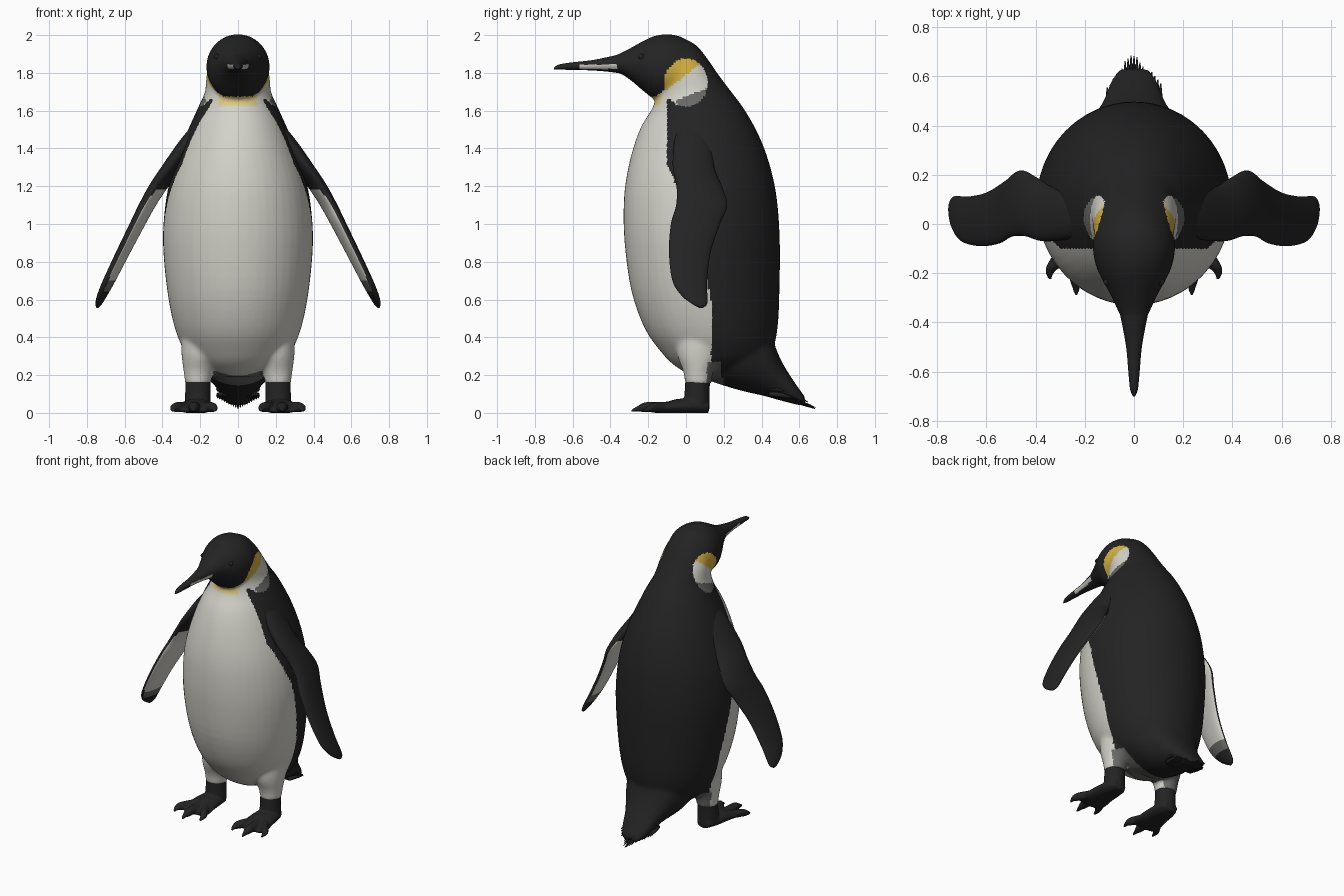
import bpy, bmesh, math, random

random.seed(4)
cube = bpy.data.objects.get("Cube")
if cube:
    bpy.data.objects.remove(cube)

# Materials
COLOURS = {
    "black_plumage": (0.017, 0.017, 0.017),
    "white_plumage": (0.66, 0.65, 0.59),
    "yellow_patch": (0.66, 0.44, 0.05),
    "pale_yellow_bib": (0.76, 0.60, 0.22),
    "grey_plumage": (0.14, 0.14, 0.135),
    "pale_bill": (0.60, 0.58, 0.53),
}
BLACK, WHITE, YELLOW, BIB, GREY, BILL = range(len(COLOURS))
MATERIALS = []
for label, rgb in COLOURS.items():
    mat = bpy.data.materials.new(label)
    mat.use_nodes = True
    mat.diffuse_color = (*rgb, 1)
    shader = mat.node_tree.nodes["Principled BSDF"]
    shader.inputs["Base Color"].default_value = (*rgb, 1)
    shader.inputs["Roughness"].default_value = 0.7
    MATERIALS.append(mat)


# Helpers
def resample(rows, steps):
    """Smooth Catmull-Rom interpolation of section rows."""
    out = []
    for i in range(len(rows) - 1):
        a, b = rows[max(i - 1, 0)], rows[i]
        c, d = rows[i + 1], rows[min(i + 2, len(rows) - 1)]
        for s in range(steps):
            t = s / steps
            out.append([q + 0.5 * t * (r - p + t * (2 * p - 5 * q + 4 * r - w
                        + t * (3 * (q - r) + w - p)))
                        for p, q, r, w in zip(a, b, c, d)])
    return out + [list(rows[-1])]


def loft(bm, rows, axis, steps=4, seg=32, twist=0.0):
    """Rows are (position, centre 1, centre 2, radius 1, radius 2)."""
    rings = []
    for pos, c1, c2, r1, r2 in resample(rows, steps):
        ring = []
        for k in range(seg):
            ang = 2 * math.pi * k / seg
            p = c1 + r1 * math.cos(ang) - twist * r2 * math.sin(ang)
            q = c2 + r2 * math.sin(ang)
            ring.append(bm.verts.new((p, q, pos) if axis == "Z" else (p, pos, q)))
        rings.append(ring)
    for lo, hi in zip(rings, rings[1:]):
        for k in range(seg):
            n = (k + 1) % seg
            bm.faces.new((lo[k], lo[n], hi[n], hi[k]))
    bm.faces.new(rings[0])
    bm.faces.new(rings[-1])


def finish(name, bm):
    bmesh.ops.recalc_face_normals(bm, faces=bm.faces)
    mesh = bpy.data.meshes.new(name)
    bm.to_mesh(mesh)
    bm.free()
    obj = bpy.data.objects.new(name, mesh)
    bpy.context.collection.objects.link(obj)
    for mat in MATERIALS:
        mesh.materials.append(mat)
    mesh.shade_smooth()
    return obj


def fuse(obj, voxel, iterations):
    """Blend overlapping volumes into one soft skin."""
    remesh = obj.modifiers.new("fuse", "REMESH")
    remesh.mode = "VOXEL"
    remesh.voxel_size = voxel
    remesh.use_smooth_shade = True
    smooth = obj.modifiers.new("soften", "SMOOTH")
    smooth.factor = 0.5
    smooth.iterations = iterations
    bpy.context.view_layer.objects.active = obj
    for mod in ("fuse", "soften"):
        bpy.ops.object.modifier_apply(modifier=mod)


def paint(obj, rule):
    for face in obj.data.polygons:
        face.material_index = rule(face.center, face.normal)


def mirror(obj):
    obj.modifiers.new("mirror", "MIRROR").use_mirror_merge = False


def lerp_table(table, z):
    for (z0, y0), (z1, y1) in zip(table, table[1:]):
        if z0 <= z <= z1:
            return y0 + (y1 - y0) * (z - z0) / (z1 - z0)
    return table[0][1] if z < table[0][0] else table[-1][1]


# Body: torso, head, rump and thighs fused
# torso rows are height, front, back, half width
torso = [(0.19, 0.04, 0.30, 0.12), (0.25, -0.06, 0.40, 0.22),
         (0.32, -0.13, 0.455, 0.28), (0.45, -0.22, 0.485, 0.335),
         (0.65, -0.29, 0.495, 0.375), (0.9, -0.325, 0.497, 0.397),
         (1.1, -0.33, 0.485, 0.385), (1.25, -0.315, 0.46, 0.355),
         (1.4, -0.28, 0.415, 0.305), (1.52, -0.235, 0.36, 0.255),
         (1.62, -0.175, 0.30, 0.21), (1.7, -0.16, 0.24, 0.175),
         (1.8, -0.17, 0.165, 0.165), (1.88, -0.18, 0.11, 0.145),
         (1.95, -0.17, 0.05, 0.10), (1.99, -0.14, -0.03, 0.05)]
head = [(0.08, 0, 1.76, 0.10, 0.10), (0.0, 0, 1.81, 0.15, 0.165),
        (-0.08, 0, 1.832, 0.168, 0.172), (-0.16, 0, 1.828, 0.158, 0.17),
        (-0.22, 0, 1.836, 0.133, 0.137), (-0.28, 0, 1.845, 0.10, 0.095),
        (-0.34, 0, 1.85, 0.072, 0.058), (-0.40, 0, 1.847, 0.045, 0.036)]
rump = [(0.12, 0, 0.32, 0.19, 0.15), (0.28, 0, 0.34, 0.23, 0.22),
        (0.41, 0, 0.29, 0.18, 0.20), (0.5, 0, 0.175, 0.125, 0.11),
        (0.58, 0, 0.10, 0.095, 0.055), (0.63, 0, 0.06, 0.06, 0.025)]
thigh = [(0.15, 0.212, 0.065, 0.068, 0.07), (0.22, 0.21, 0.065, 0.078, 0.08),
         (0.32, 0.20, 0.07, 0.10, 0.12), (0.48, 0.18, 0.08, 0.12, 0.14)]
bm = bmesh.new()
loft(bm, [(z, 0, (f + b) / 2, w, (b - f) / 2) for z, f, b, w in torso], "Z", seg=48)
loft(bm, head, "Y")
loft(bm, rump, "Y")
for side in (1, -1):
    loft(bm, [(z, side * x, y, rx, ry) for z, x, y, rx, ry in thigh], "Z")
body = finish("body", bm)
fuse(body, 0.012, 8)

BACK_EDGE = [(0.2, 0.13), (0.55, 0.14), (0.8, 0.09), (1.0, 0.04),
             (1.2, -0.05), (1.32, -0.10), (1.66, -0.10)]


def plumage(c, n):
    x, y, z = abs(c.x), c.y, c.z
    # cheek patch
    if x > 0.06 and math.hypot(y / 0.115, (z - 1.748) / 0.127) < 1:
        if z > 1.79 + 0.8 * y:
            return YELLOW
        if z < 1.675 + 0.4 * y and y > -0.05:
            return GREY
        return WHITE
    bib = BIB if x < 0.1 and z > 1.625 and y < 0 else WHITE
    if z > 1.66:
        return bib if y < -0.04 and z < 1.675 + 0.8 * max(y + 0.16, 0) else BLACK
    # underside and rear of the thighs
    if z < 0.22 and 0.03 < y < 0.2 and x < 0.13:
        return GREY
    if z < 0.27 and 0.11 < y < 0.19:
        return GREY
    return BLACK if y > lerp_table(BACK_EDGE, z) else bib


paint(body, plumage)

# Beak with pale side stripe
bm = bmesh.new()
loft(bm, [(-0.31, 0, 1.85, 0.07, 0.06), (-0.4, 0, 1.846, 0.05, 0.041),
          (-0.5, 0, 1.84, 0.032, 0.027), (-0.6, 0, 1.836, 0.023, 0.02),
          (-0.67, 0, 1.831, 0.016, 0.014), (-0.7, 0, 1.823, 0.005, 0.005)],
     "Y", steps=8, seg=40)
beak = finish("beak", bm)
paint(beak, lambda c, n: BILL if -0.56 < c.y < -0.345
      and abs(c.z - 1.832) < 0.012 and abs(n.x) > 0.3 else BLACK)

# Eyes
bm = bmesh.new()
bmesh.ops.create_uvsphere(bm, u_segments=16, v_segments=10, radius=0.016)
bmesh.ops.translate(bm, verts=bm.verts, vec=(0.108, -0.235, 1.885))
mirror(finish("eyes", bm))

# Flippers, pale on the inner face
flipper = [(1.58, 0.16, 0.04, 0.03, 0.06), (1.45, 0.245, 0.04, 0.055, 0.10),
           (1.3, 0.35, 0.04, 0.055, 0.11), (1.2, 0.42, 0.07, 0.05, 0.12),
           (1.1, 0.48, 0.083, 0.042, 0.135), (1.0, 0.532, 0.05, 0.038, 0.13),
           (0.85, 0.608, 0.02, 0.035, 0.11), (0.7, 0.682, 0.02, 0.031, 0.092),
           (0.62, 0.72, 0.045, 0.025, 0.068), (0.575, 0.738, 0.073, 0.016, 0.038),
           (0.555, 0.744, 0.08, 0.004, 0.008)]
bm = bmesh.new()
loft(bm, flipper, "Z", steps=6, seg=40, twist=0.15)
wings = finish("flippers", bm)


def flipper_colour(c, n):
    if n.x > -0.5 or not 0.64 < c.z < 1.18:
        return BLACK
    return GREY if c.z < 0.71 else WHITE


paint(wings, flipper_colour)
mirror(wings)

# Feet: ankle, sole and three clawed toes
bm = bmesh.new()
loft(bm, [(0.02, 0.215, 0.055, 0.07, 0.07), (0.1, 0.212, 0.058, 0.068, 0.066),
          (0.185, 0.212, 0.063, 0.066, 0.066)], "Z")
loft(bm, [(0.12, 0.215, 0.03, 0.045, 0.03), (0.05, 0.217, 0.035, 0.075, 0.04),
          (-0.05, 0.222, 0.033, 0.088, 0.04), (-0.13, 0.225, 0.022, 0.10, 0.024),
          (-0.18, 0.225, 0.014, 0.09, 0.012)], "Y")
for tip_x, tip_y in ((0.125, -0.25), (0.235, -0.29), (0.342, -0.225)):
    path = []
    for t, z, r in ((0, 0.035, 0.03), (0.5, 0.032, 0.03), (0.75, 0.03, 0.029),
                    (0.88, 0.022, 0.017), (1, 0.011, 0.007)):
        path.append((tip_y * t, 0.225 + (tip_x - 0.225) * min(1, t * 1.15), z, r, r * 0.9))
    loft(bm, path, "Y", seg=16)
feet = finish("feet", bm)
fuse(feet, 0.007, 3)
for v in feet.data.vertices:
    v.co.z = max(v.co.z, 0)
mirror(feet)

# Tail feathers, two fanned layers
bm = bmesh.new()
for layer in range(2):
    for i in range(-9, 10):
        x = i * 0.0115
        jitter = random.uniform(-0.018, 0.012)
        tip = 0.695 - 1.25 * abs(x) - 0.045 * layer + jitter
        z = 0.022 + 0.55 * abs(x) + 0.035 * layer
        loft(bm, [(0.44, x * 0.9, 0.10 + 0.03 * layer, 0.012, 0.012),
                  (0.5 * (0.44 + tip), x, 0.5 * z + 0.055 + 0.015 * layer, 0.012, 0.012),
                  (tip, x * 1.05, z, 0.002, 0.002)], "Y", steps=3, seg=8)
finish("tail_feathers", bm)
